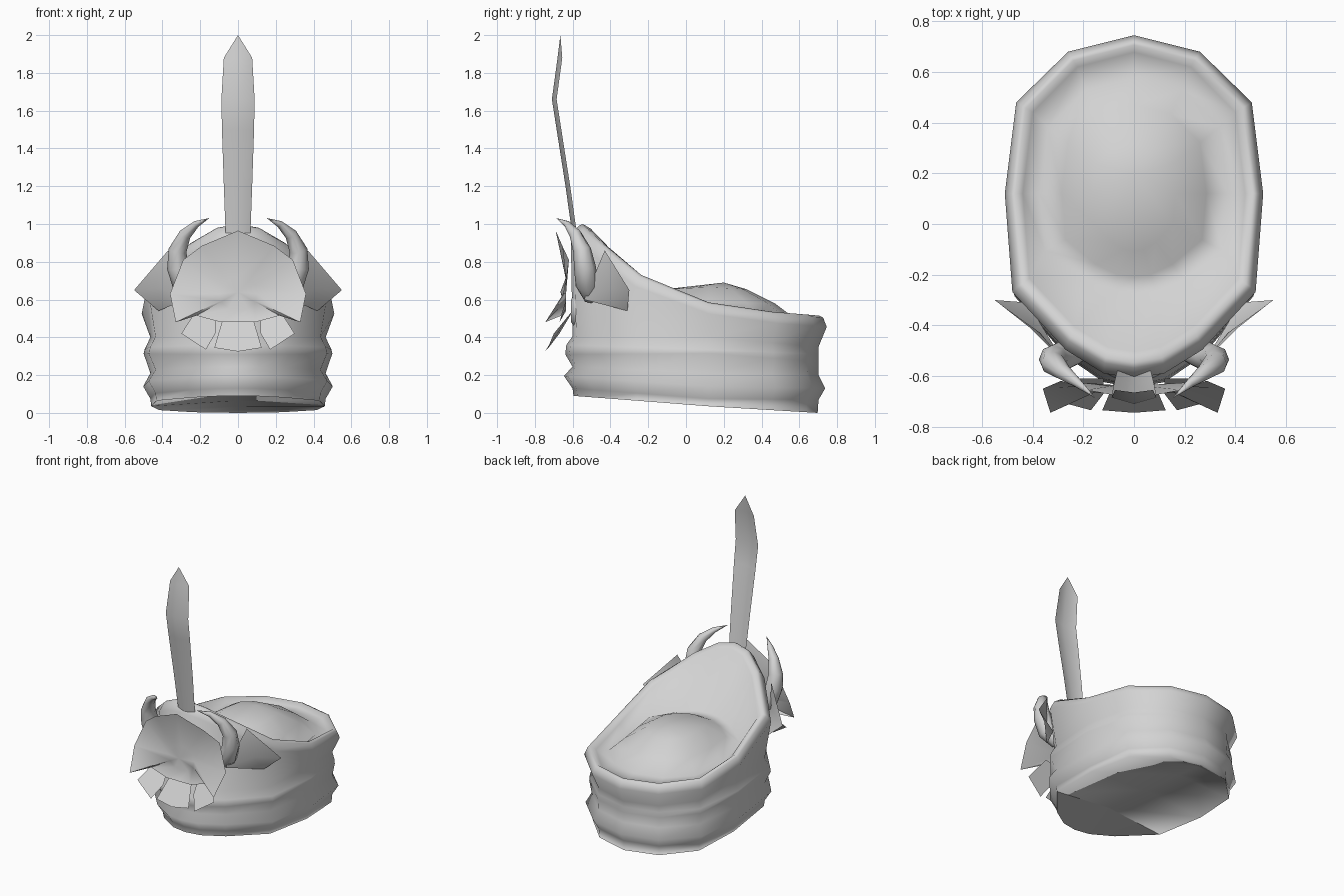
import bpy, bmesh, math
from mathutils import Vector

if "Cube" in bpy.data.objects:
    bpy.data.objects.remove(bpy.data.objects["Cube"])

grey = bpy.data.materials.new("light_grey")
grey.diffuse_color = (0.65, 0.65, 0.65, 1)
grey.use_nodes = True
grey.node_tree.nodes["Principled BSDF"].inputs["Base Color"].default_value = grey.diffuse_color


def add_mesh(name, verts, faces, angle=60, solid=False):
    """Make a mesh object with smooth shading and sharp edges by angle."""
    me = bpy.data.meshes.new(name)
    me.from_pydata([tuple(v) for v in verts], [], faces)
    if solid:
        bm = bmesh.new()
        bm.from_mesh(me)
        bmesh.ops.recalc_face_normals(bm, faces=bm.faces)
        bm.to_mesh(me)
        bm.free()
    me.materials.append(grey)
    me.shade_smooth()
    me.set_sharp_from_angle(angle=math.radians(angle))
    ob = bpy.data.objects.new(name, me)
    bpy.context.collection.objects.link(ob)
    return ob


def mirrored(name, verts, faces, **kw):
    """Make a right part and its mirror image."""
    add_mesh("right_" + name, verts, faces, **kw)
    add_mesh("left_" + name, [(-v[0], v[1], v[2]) for v in verts],
             [f[::-1] for f in faces], **kw)


def loft(rows, n):
    """Quads between consecutive closed rings of n points."""
    return [(r * n + i, r * n + (i + 1) % n, (r + 1) * n + (i + 1) % n, (r + 1) * n + i)
            for r in range(rows - 1) for i in range(n)]


# Hat outline, from the back centre to the front centre: x, y, rim height
half = [(0, .745, .515), (.26, .68, .52), (.465, .48, .535), (.51, .12, .585),
        (.48, -.26, .73), (.27, -.48, .90), (.12, -.57, .98), (0, -.59, 1.0)]
ring = half + [(-x, y, z) for x, y, z in half[-2:0:-1]]
ring = ring[::-1]
N = len(ring)


def level(y, front, mid, back):
    if y < .12:
        return mid + (front - mid) * (.12 - y) / .71
    return mid + (back - mid) * (y - .12) / .625


def hat_row(inset, lean, z=None, drop=0, scale=1, back_inset=None):
    out = []
    for x, y, rim in ring:
        ins = inset if back_inset is None else level(y, inset, inset, back_inset)
        px = x * (1 - ins / .5) * scale
        py = .12 + (y - .12) * (1 - ins / .65) * scale
        py -= lean * max(0, -y / .59)
        out.append((px, py, level(y, *z) if z else rim - drop))
    return out


# Folded band, rolled rim and inner crown
rows = [hat_row(.05, .06, (.09, .035, 0)),
        hat_row(.045, .06, (.13, .075, .07)),
        hat_row(.008, .065, (.195, .14, .13)),
        hat_row(.045, .06, (.245, .21, .20)),
        hat_row(.01, .06, (.31, .315, .27), back_inset=.045),
        hat_row(.015, .06, (.36, .335, .31), back_inset=.045),
        hat_row(.045, .06, (.405, .40, .35)),
        hat_row(0, .02, drop=.06),
        hat_row(.02, 0, drop=.01),
        hat_row(.04, 0, drop=0),
        hat_row(.07, -.01, drop=.025),
        hat_row(0, -.12, (.60, .50, .50), scale=.73),
        hat_row(0, -.07, (.60, .585, .58), scale=.56),
        hat_row(0, 0, (.655, .665, .655), scale=.32)]
verts = [p for r in rows for p in r]
faces = loft(len(rows), N)
last = (len(rows) - 1) * N
verts.append((0, .2, .69))
faces += [(last + i, last + (i + 1) % N, len(verts) - 1) for i in range(N)]

# Closed underside, slightly hollow
mids = []
for k in range(1, 5):
    _, y, z = verts[N - 1 - k]
    mids.append(len(verts))
    verts.append((0, y, z + .01 * k))
right = [N - 1 - k for k in range(1, 5)]
left = [k - 1 for k in range(1, 5)]
faces += [(right[0], N - 1, mids[0]), (mids[0], N - 1, left[0])]
for k in range(3):
    faces.append((right[k + 1], right[k], mids[k], mids[k + 1]))
    faces.append((mids[k + 1], mids[k], left[k], left[k + 1]))
add_mesh("hat_body", verts, faces, angle=180)

# Front piece of the underside, behind a crease
front = [verts[N - 1 - k] for k in range(4, N - 3)]
add_mesh("underside_front", front + [verts[mids[3]]],
         [(i + 1, i, len(front)) for i in range(len(front) - 1)])

# Front rosette: scalloped dish with a small raised centre
edge = [(0, -.69, .965), (.19, -.655, .885), (.29, -.62, .81), (.36, -.65, .63),
        (.33, -.745, .48), (.22, -.66, .515), (.09, -.67, .48), (0, -.67, .48)]
edge += [(-x, y, z) for x, y, z in edge[-2:0:-1]]
edge = edge[::-1]
M = len(edge)
inner = []
for p in edge:
    d = Vector((p[0], 0, p[2] - .63)).normalized()
    inner.append((d.x * .1, -.635, .63 + d.z * .09))
faces = loft(2, M) + [(M + i, M + (i + 1) % M, 2 * M) for i in range(M)]
add_mesh("rosette", edge + inner + [(0, -.665, .64)], faces, angle=75)

# Knob behind the rosette
knob = []
for y, r in ((-.53, .10), (-.56, .12), (-.59, .11), (-.61, .07)):
    knob += [(r * math.cos(a * math.pi / 5), y, .54 + r * .85 * math.sin(a * math.pi / 5))
             for a in range(10)]
add_mesh("rosette_knob", knob, loft(4, 10) + [tuple(range(10)), tuple(range(30, 40))],
         solid=True)

# Hanging tabs under the rosette
add_mesh("middle_tab", [(-.08, -.63, .50), (.08, -.63, .50), (.125, -.735, .345),
                        (0, -.745, .325), (-.125, -.735, .345)],
         [(4, 3, 2, 1, 0)])
mirrored("tab", [(.12, -.61, .52), (.23, -.61, .53), (.30, -.70, .42),
                 (.17, -.735, .335), (.12, -.67, .42)], [(4, 3, 2, 1, 0)])

# Curved horns
path = [((.22, -.50, .62), .05), ((.29, -.525, .68), .06), ((.318, -.535, .77), .058),
        ((.32, -.55, .86), .048), ((.28, -.585, .945), .033), ((.22, -.63, 1.0), .018),
        ((.155, -.685, 1.03), .001)]
S = 8
horn = []
for i, (p, r) in enumerate(path):
    a = Vector(path[max(i - 1, 0)][0])
    b = Vector(path[min(i + 1, len(path) - 1)][0])
    t = (b - a).normalized()
    u = t.cross(Vector((0, 1, 0))).normalized()
    w = t.cross(u)
    for k in range(S):
        ang = 2 * math.pi * k / S
        horn.append(Vector(p) + r * (u * math.cos(ang) + w * math.sin(ang)))
end = len(horn) - S
mirrored("horn", horn, loft(len(path), S) + [tuple(range(S)), tuple(range(end, end + S))],
         solid=True)

# Side leaves, folded along the middle
mirrored("leaf", [(.37, -.43, .86), (.55, -.30, .65), (.42, -.31, .54), (.28, -.54, .60),
                  (.41, -.41, .66)],
         [(0, 4, 1), (4, 2, 1), (3, 2, 4), (3, 4, 0)])

# Tall plume: a shallow folded blade
stations = [(.93, -.60, .065), (1.2, -.638, .075), (1.5, -.685, .085), (1.66, -.71, .088),
            (1.88, -.68, .075)]
plume = []
for z, y, w in stations:
    plume += [(-w, y + .025, z), (0, y, z), (w, y + .025, z)]
plume.append((0, -.665, 2.0))
faces = []
for i in range(len(stations) - 1):
    for j in (0, 1):
        a = i * 3 + j
        faces.append((a, a + 1, a + 4, a + 3))
faces += [(12, 13, 15), (13, 14, 15)]
add_mesh("plume", plume, faces)
